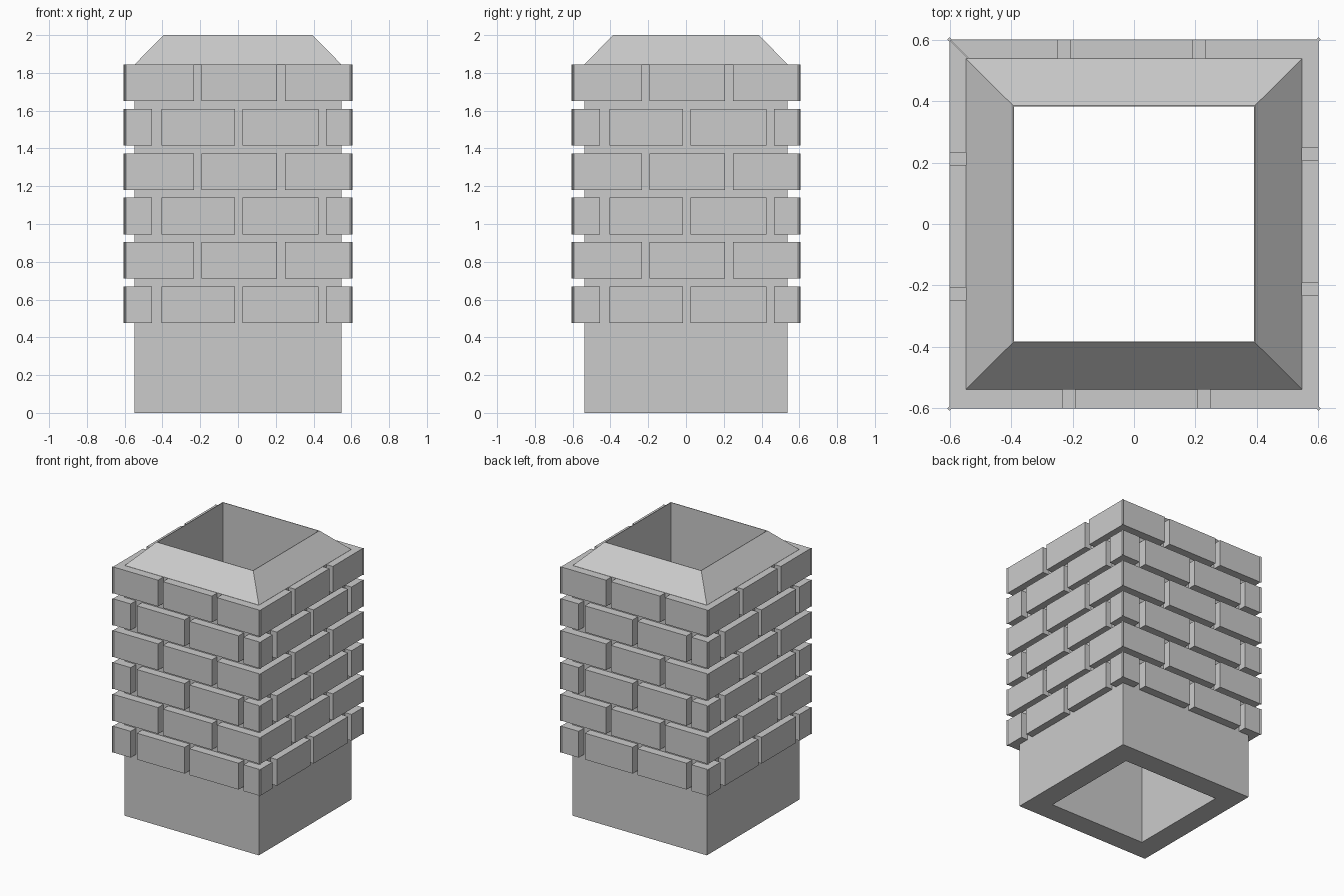
import bpy, bmesh, math
from mathutils import Matrix

cube = bpy.data.objects.get("Cube")
if cube:
    bpy.data.objects.remove(cube, do_unlink=True)

grey = bpy.data.materials.new("stone grey")
grey.use_nodes = True
colour = (0.6, 0.6, 0.6, 1)
grey.diffuse_color = colour
grey.node_tree.nodes["Principled BSDF"].inputs["Base Color"].default_value = colour


def finish(name, bm):
    bmesh.ops.recalc_face_normals(bm, faces=bm.faces)
    mesh = bpy.data.meshes.new(name)
    bm.to_mesh(mesh)
    bm.free()
    mesh.materials.append(grey)
    obj = bpy.data.objects.new(name, mesh)
    bpy.context.collection.objects.link(obj)
    return obj


def prism(bm, outline, z0, z1, turn=Matrix()):
    """Extrude a plan outline from z0 to z1."""
    low = [bm.verts.new(turn @ Matrix.Translation((x, y, z0)).translation) for x, y in outline]
    high = [bm.verts.new(turn @ Matrix.Translation((x, y, z1)).translation) for x, y in outline]
    bm.faces.new(low)
    bm.faces.new(high)
    for i in range(len(low)):
        j = (i + 1) % len(low)
        bm.faces.new((low[i], low[j], high[j], high[i]))


# Hollow shaft with a sloped lip: section of half width, half depth, height
section = [(0.547, 0.538, 0), (0.547, 0.538, 1.845), (0.394, 0.386, 2),
           (0.39, 0.382, 2), (0.39, 0.382, 0)]
bm = bmesh.new()
rings = [[bm.verts.new((sx * w, sy * d, z))
          for sx, sy in ((-1, -1), (1, -1), (1, 1), (-1, 1))] for w, d, z in section]
for k, ring in enumerate(rings):
    after = rings[(k + 1) % len(rings)]
    for i in range(4):
        j = (i + 1) % 4
        bm.faces.new((ring[i], ring[j], after[j], after[i]))
finish("chimney_shaft", bm)

# Courses of bricks, alternating two bonds, mitred at the corners
FACE, BACK = 0.6, 0.52
bonds = [
    [(-FACE, -0.455), (-0.405, -0.015), (0.025, 0.425), (0.465, FACE)],
    [(-FACE, -0.232), (-0.192, 0.207), (0.248, FACE)],
]
for row in range(6):
    z0 = 0.476 + row * 0.2348
    z1 = z0 + 0.194
    bm = bmesh.new()
    for side in range(4):
        turn = Matrix.Rotation(side * math.pi / 2, 4, "Z")
        for a, b in bonds[row % 2]:
            outline = [(a, -FACE), (b, -FACE), (min(b, BACK), -BACK), (max(a, -BACK), -BACK)]
            prism(bm, outline, z0, z1, turn)
        # Thin raised bead on the corner
        r = 0.007
        bead = [(FACE - r, -FACE), (FACE, -FACE - r), (FACE + r, -FACE), (FACE, -FACE + r)]
        prism(bm, bead, z0, z1, turn)
    finish(f"brick_course_{row + 1}", bm)
